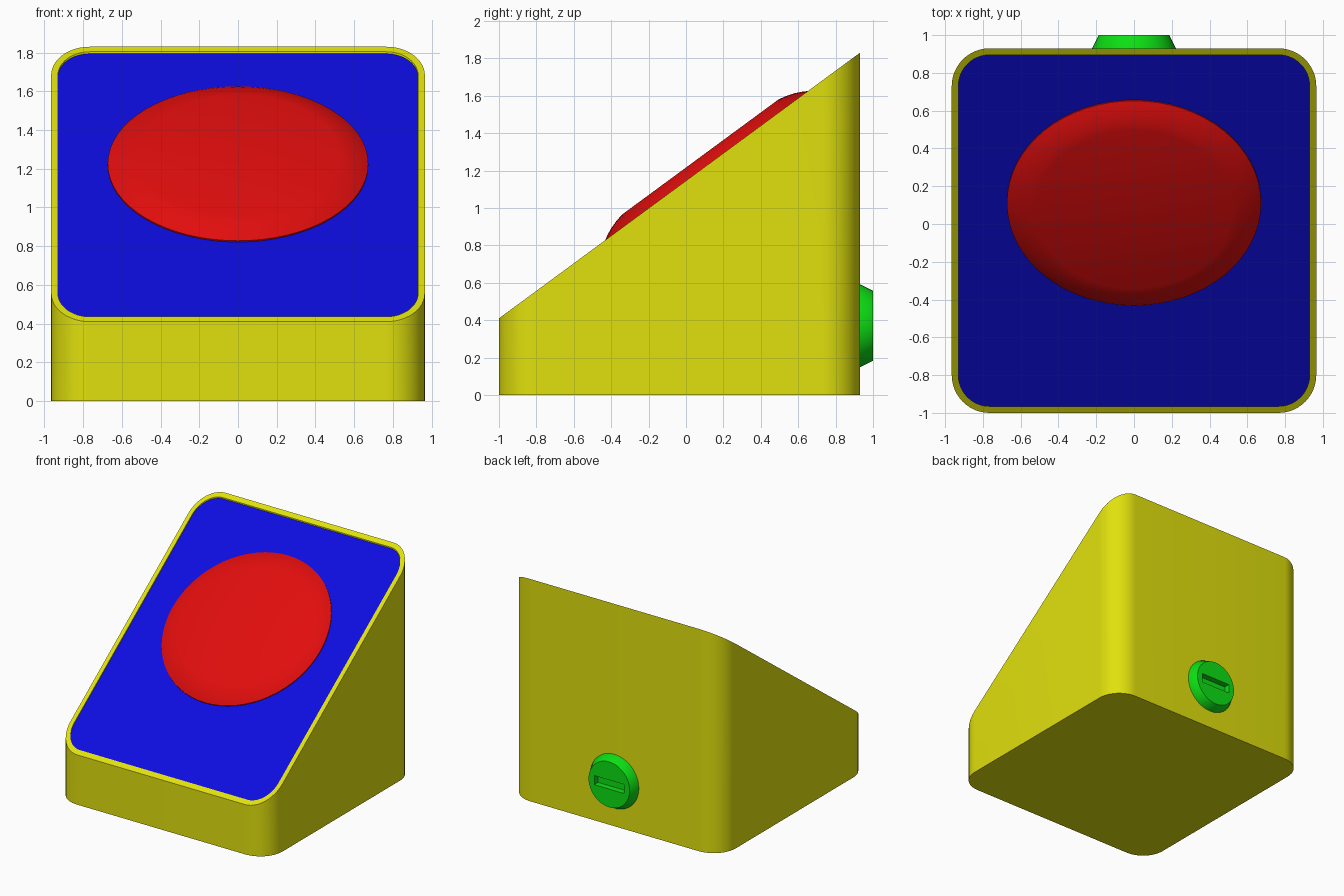
import bpy, bmesh, math
from mathutils import Matrix, Vector

if "Cube" in bpy.data.objects:
    bpy.data.objects.remove(bpy.data.objects["Cube"])

SLOPE = 1.42 / 1.93
TILT = math.atan(SLOPE)


def top_z(y):
    return 0.41 + (y + 1.0) * SLOPE


def material(name, rgb):
    m = bpy.data.materials.new(name)
    m.diffuse_color = (*rgb, 1)
    m.use_nodes = True
    m.node_tree.nodes["Principled BSDF"].inputs["Base Color"].default_value = m.diffuse_color
    return m


yellow = material("yellow", (0.75, 0.75, 0.004))
blue = material("blue", (0.004, 0.004, 0.75))
red = material("red", (0.75, 0.004, 0.004))
green = material("green", (0.004, 0.75, 0.007))


def outline(inset, height, steps=12):
    """Rounded rectangle seen from above, each point lifted by height(y)."""
    r = 0.2 - inset
    pts = []
    for k, (sx, sy) in enumerate([(1, 1), (-1, 1), (-1, -1), (1, -1)]):
        cx, cy = sx * 0.765, -0.035 + sy * 0.765
        for i in range(steps + 1):
            a = math.radians(90) * (k + i / steps)
            x, y = cx + r * math.cos(a), cy + r * math.sin(a)
            pts.append(Vector((x, y, height(y))))
    return pts


def loft(name, rings, mat, cap_start=True, cap_end=True, angle=30):
    """Skin a stack of closed rings into one object."""
    bm = bmesh.new()
    loops = [[bm.verts.new(p) for p in ring] for ring in rings]
    for a, b in zip(loops, loops[1:]):
        for i in range(len(a)):
            j = (i + 1) % len(a)
            bm.faces.new((a[i], a[j], b[j], b[i]))
    if cap_start:
        bm.faces.new(loops[0][::-1])
    if cap_end:
        bm.faces.new(loops[-1])
    mesh = bpy.data.meshes.new(name)
    bm.to_mesh(mesh)
    bm.free()
    mesh.materials.append(mat)
    ob = bpy.data.objects.new(name, mesh)
    bpy.context.collection.objects.link(ob)
    for o in bpy.context.selected_objects:
        o.select_set(False)
    ob.select_set(True)
    bpy.context.view_layer.objects.active = ob
    bpy.ops.object.shade_smooth_by_angle(angle=math.radians(angle))
    return ob


def circles(profile, place, n=64):
    """Rings of (radius, height) pairs placed by a matrix."""
    return [[place @ Vector((r * math.cos(2 * math.pi * i / n),
                             r * math.sin(2 * math.pi * i / n), h))
             for i in range(n)] for r, h in profile]


# wedge housing with a thin raised rim
def recess(y):
    return top_z(y) - 0.01


loft("housing", [outline(0, lambda y: 0), outline(0, top_z),
                 outline(0.035, top_z), outline(0.035, recess)],
     yellow, cap_end=False)

# sloped panel inside the rim
loft("panel", [outline(0.035, recess)], blue, cap_start=False)

# big round push button on the panel
button_place = Matrix.Translation((0, 0.11, top_z(0.11))) @ Matrix.Rotation(TILT, 4, 'X')
loft("button", circles([(0.673, -0.012), (0.673, 0), (0.645, 0.016), (0.61, 0.032),
                        (0.565, 0.047), (0.52, 0.057)], button_place), red, angle=14)

# slotted plug on the back
plug_place = Matrix.Translation((0, 0.93, 0.37)) @ Matrix.Rotation(-math.pi / 2, 4, 'X')
plug = loft("plug", circles([(0.222, -0.005), (0.222, 0), (0.187, 0.07)], plug_place, 48), green)
bpy.ops.mesh.primitive_cube_add(size=1, location=(0, 1.0, 0.37))
cutter = bpy.context.object
cutter.name = "slot_cutter"
cutter.scale = (0.27, 0.10, 0.075)
cutter.hide_render = True
cut = plug.modifiers.new("slot", 'BOOLEAN')
cut.operation = 'DIFFERENCE'
cut.object = cutter
cut.solver = 'EXACT'
bpy.context.view_layer.objects.active = plug
bpy.ops.object.modifier_apply(modifier=cut.name)
bpy.data.objects.remove(cutter)
